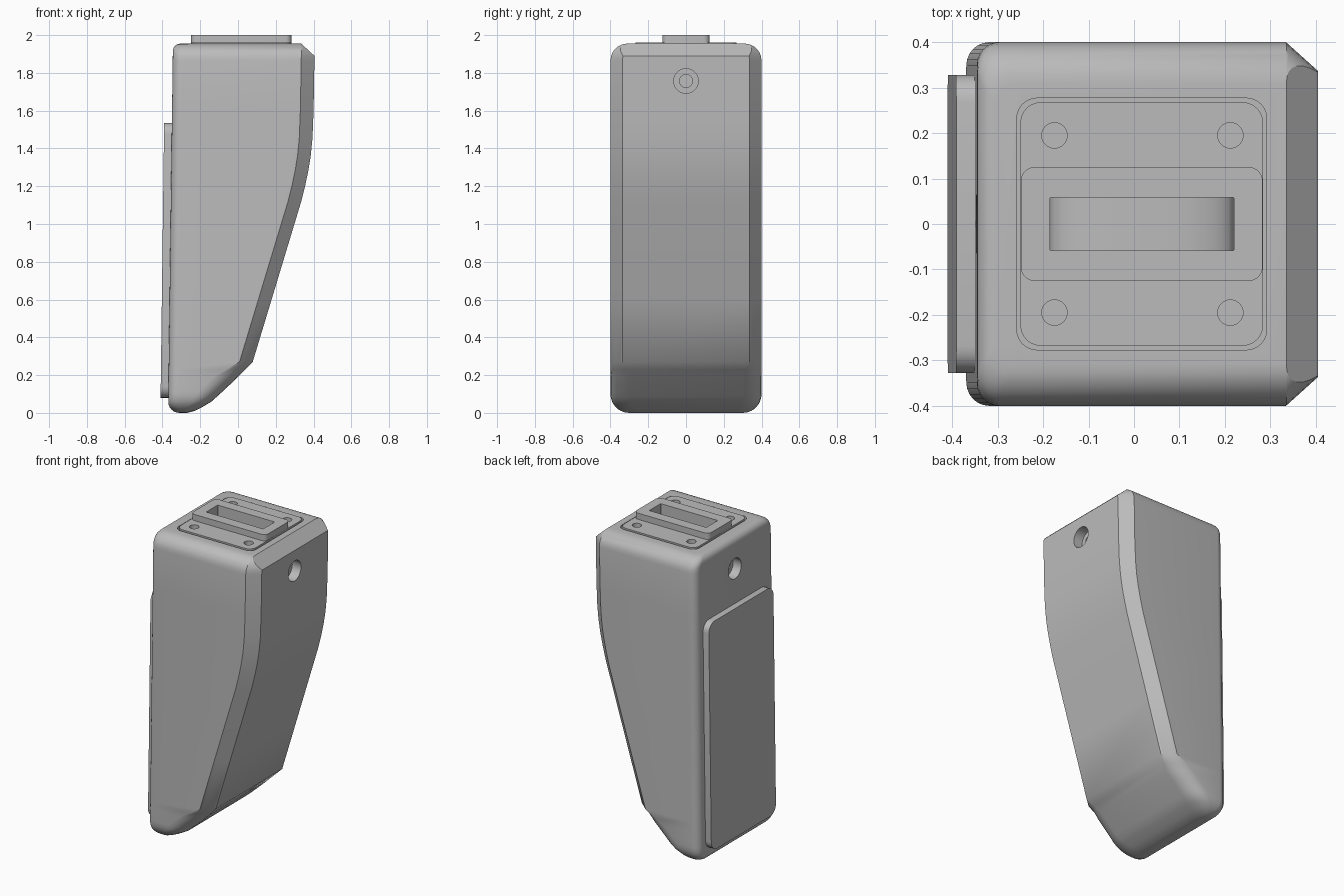
import bpy, bmesh
from math import sin, cos, pi, sqrt

cube = bpy.data.objects.get("Cube")
if cube:
    bpy.data.objects.remove(cube, do_unlink=True)

grey = bpy.data.materials.new("plain grey")
grey.use_nodes = True
grey.diffuse_color = (0.5, 0.5, 0.5, 1)
grey.node_tree.nodes["Principled BSDF"].inputs["Base Color"].default_value = (0.5, 0.5, 0.5, 1)


def loft(name, rings):
    """Skin a list of equal closed rings and cap both ends."""
    bm = bmesh.new()
    rows = [[bm.verts.new(p) for p in ring] for ring in rings]
    n = len(rows[0])
    for a, b in zip(rows, rows[1:]):
        for i in range(n):
            j = (i + 1) % n
            bm.faces.new((a[i], a[j], b[j], b[i]))
    bm.faces.new(rows[0][::-1])
    bm.faces.new(rows[-1])
    bmesh.ops.recalc_face_normals(bm, faces=bm.faces)
    mesh = bpy.data.meshes.new(name)
    bm.to_mesh(mesh)
    bm.free()
    mesh.materials.append(grey)
    obj = bpy.data.objects.new(name, mesh)
    bpy.context.collection.objects.link(obj)
    return obj


def rounded(u0, u1, v0, v1, r, steps=6):
    """Outline of a rectangle with rounded corners."""
    centres = [(u1 - r, v1 - r), (u0 + r, v1 - r), (u0 + r, v0 + r), (u1 - r, v0 + r)]
    return [(cu + r * cos((q + s / steps) * pi / 2), cv + r * sin((q + s / steps) * pi / 2))
            for q, (cu, cv) in enumerate(centres) for s in range(steps + 1)]


def slab(name, outline, z0, z1):
    return loft(name, [[(u, v, z) for u, v in outline] for z in (z0, z1)])


def disc(cu, cv, r, n=32):
    return [(cu + r * cos(2 * pi * i / n), cv + r * sin(2 * pi * i / n)) for i in range(n)]


def cut(obj, cutters):
    """Subtract each cutter, then discard it."""
    for c in cutters:
        c.hide_render = True
        mod = obj.modifiers.new("cut", "BOOLEAN")
        mod.object, mod.operation, mod.solver = c, "DIFFERENCE", "EXACT"
        bpy.context.view_layer.objects.active = obj
        bpy.ops.object.modifier_apply(modifier=mod.name)
        bpy.data.objects.remove(c, do_unlink=True)


def lerp_table(table, z):
    for (a, p), (b, q) in zip(table, table[1:]):
        if z <= b:
            return p + (q - p) * (z - a) / (b - a)
    return table[-1][1]


def round_off(d, r):
    """Inset of a quarter-round of radius r at distance d from the end."""
    return r - sqrt(max(0, r * r - (r - d) ** 2)) if d < r else 0


# Body: sections stacked in height, rounded on one side, chamfered on the other
TOP = 1.955
nose = [(0, -.27), (.01, -.23), (.03, -.19), (.06, -.14), (.11, -.085), (.19, 0),
        (.27, .078), (1.12, .335), (1.2, .355), (1.28, .372), (1.36, .385),
        (1.45, .394), (1.6, .4), (1.89, .405), (TOP, .335)]


def back_x(z):
    return -.37 + .013 * z


def section(z):
    x1 = lerp_table(nose, z)
    x0 = back_x(z) + round_off(z, .06) + round_off(TOP - z, .04)
    hw = .4 - round_off(z, .1) - round_off(TOP - z, .09)
    flat = min(1, max(0, (z - .19) / .08))
    fade = max(.02, min(1, (TOP - z) / .065))
    dx = min((.13 - .06 * flat) * fade, (x1 - x0) * .45)
    dy = (.1 - .037 * flat) * fade
    r = min(.05, (x1 - x0) * .45)
    half = []
    for i in range(7):
        t = i / 6
        a = t * pi / 2
        cx = cos(a) * (1 - flat) + (1 - t) * flat
        cy = sin(a) * (1 - flat) + t * flat
        half.append((x1 - dx + dx * cx, hw - dy + dy * cy, z))
    for i in range(7):
        a = i / 6 * pi / 2
        half.append((x0 + r - r * sin(a), hw - r + r * cos(a), z))
    return half + [(x, -y, z) for x, y, z in reversed(half)]


levels = {z for z, _ in nose} | {.003, .02, .045, .085, .15, .23, .6, 1.865, 1.905,
                                 1.92, 1.932, 1.942, 1.949, 1.953}
body = loft("body", [section(z) for z in sorted(levels)])


# Top plate, raised collar and the slot running through all of them
def slot_cutter():
    return slab("slot_cutter", rounded(-.185, .22, -.058, .058, .001, 1), 1.72, 2.1)


def bolt_hole(name, r, x0, x1):
    return loft(name, [[(x, u, v) for u, v in disc(0, 1.757, r)] for x in (x0, x1)])


cut(body, [slab("pocket_cutter", rounded(-.258, .292, -.277, .277, .045), 1.9, 2.1),
           slot_cutter(),
           bolt_hole("front_counterbore", .065, .34, .6),
           bolt_hole("front_bore", .035, .27, .6),
           bolt_hole("back_counterbore", .065, -.6, -.29),
           bolt_hole("back_bore", .035, -.6, -.23)])

plate = slab("top_plate", rounded(-.25, .284, -.268, .268, .045), 1.89, 1.96)
cut(plate, [slot_cutter()] +
    [slab("screw_cutter", disc(x, y, .028), 1.92, 2.1)
     for x in (-.175, .212) for y in (-.195, .195)])

collar = slab("slot_collar", rounded(-.249, .283, -.125, .125, .03), 1.95, 2.0)
cut(collar, [slot_cutter()])

# Latch at the foot of the slot: flat crown with curved flanks
flank = [(.065 + .155 * sin(i / 8 * pi / 2), 1.74 + .06 * cos(i / 8 * pi / 2)) for i in range(9)]
profile = [(.035 - x, z) for x, z in reversed(flank)] + flank + [(.22, 1.71), (-.185, 1.71)]
latch = loft("slot_latch", [[(x, y, z) for x, z in profile] for y in (-.058, .058)])

# Back pad, following the slope of the back wall
pad_outline = rounded(-.328, .328, .08, 1.535, .06)
pad = loft("back_pad", [[(back_x(z) + d, y, z) for y, z in pad_outline] for d in (.02, -.041)])

# Crisp edges, smooth curves
for obj in (body, plate, collar, latch, pad):
    bpy.ops.object.select_all(action="DESELECT")
    obj.select_set(True)
    bpy.context.view_layer.objects.active = obj
    bpy.ops.object.shade_smooth_by_angle(angle=pi / 6)
